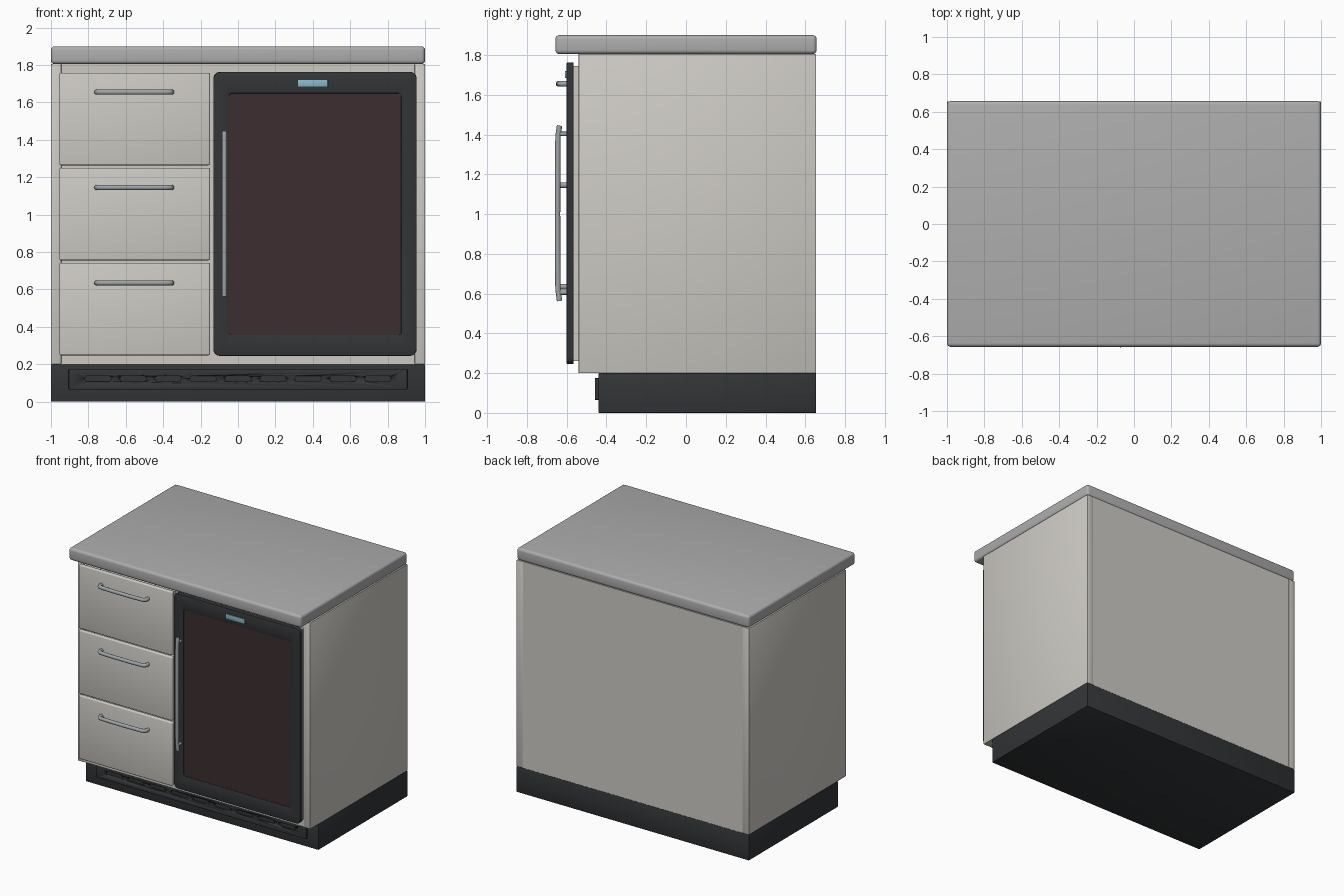
import bpy, bmesh, math
from mathutils import Vector

if "Cube" in bpy.data.objects:
    bpy.data.objects.remove(bpy.data.objects["Cube"])


def material(name, rgb):
    m = bpy.data.materials.new(name)
    m.diffuse_color = (*rgb, 1)
    m.use_nodes = True
    m.node_tree.nodes["Principled BSDF"].inputs["Base Color"].default_value = m.diffuse_color
    return m


CREAM = material("warm_white", (0.62, 0.60, 0.56))
STONE = material("worktop_grey", (0.42, 0.42, 0.42))
DARK = material("charcoal", (0.032, 0.035, 0.038))
BLACK = material("near_black", (0.015, 0.016, 0.018))
GLASS = material("tinted_glass", (0.045, 0.027, 0.031))
STEEL = material("steel", (0.35, 0.37, 0.38))
BLUE = material("display_blue", (0.25, 0.48, 0.58))


def finish(name, bm, mat, bevel=0, segments=2):
    bmesh.ops.recalc_face_normals(bm, faces=bm.faces)
    me = bpy.data.meshes.new(name)
    bm.to_mesh(me)
    bm.free()
    ob = bpy.data.objects.new(name, me)
    bpy.context.collection.objects.link(ob)
    me.materials.append(mat)
    bpy.context.view_layer.objects.active = ob
    ob.select_set(True)
    if bevel:
        mod = ob.modifiers.new("bevel", 'BEVEL')
        mod.width, mod.segments, mod.limit_method = bevel, segments, 'ANGLE'
        mod.angle_limit = math.radians(40)
        bpy.ops.object.modifier_apply(modifier=mod.name)
    bpy.ops.object.shade_smooth_by_angle(angle=math.radians(35))
    ob.select_set(False)
    return ob


def box(name, x, y, z, mat, bevel=0, segments=2):
    bm = bmesh.new()
    bmesh.ops.create_cube(bm, size=1)
    for v in bm.verts:
        v.co = [r[0] + (c + 0.5) * (r[1] - r[0]) for c, r in zip(v.co, (x, y, z))]
    return finish(name, bm, mat, bevel, segments)


def add_plate(bm, x, y, z, r, n=6, hole=None):
    """Rounded rectangle in xz, extruded in y; hole=(x, z, r) makes a frame."""
    def ring(x, z, r, yy):
        out = []
        for k, (cx, cz) in enumerate(((x[1]-r, z[1]-r), (x[0]+r, z[1]-r), (x[0]+r, z[0]+r), (x[1]-r, z[0]+r))):
            for i in range(n + 1):
                a = math.pi / 2 * (k + i / n)
                out.append(bm.verts.new((cx + r * math.cos(a), yy, cz + r * math.sin(a))))
        return out

    def bridge(a, b):
        for i in range(len(a)):
            j = (i + 1) % len(a)
            bm.faces.new((a[i], a[j], b[j], b[i]))
    front, back = ring(x, z, r, y[0]), ring(x, z, r, y[1])
    bridge(front, back)
    if hole:
        hf, hb = ring(*hole, y[0]), ring(*hole, y[1])
        bridge(hf, hb)
        bridge(front, hf)
        bridge(back, hb)
    else:
        bm.faces.new(front)
        bm.faces.new(back)


def plate(name, x, y, z, r, mat, bevel=0, hole=None):
    bm = bmesh.new()
    add_plate(bm, x, y, z, r, hole=hole)
    return finish(name, bm, mat, bevel)


def tube(name, pts, radius, mat, sides=14):
    """Capped round tube swept along a planar path."""
    pts = [Vector(p) for p in pts]
    normal = (pts[1] - pts[0]).cross(pts[-1] - pts[0]).normalized()
    if normal.length < 0.5:
        normal = Vector((1, 0, 0))
    bm = bmesh.new()
    rings = []
    for i, p in enumerate(pts):
        t = (pts[min(i + 1, len(pts) - 1)] - pts[max(i - 1, 0)]).normalized()
        side = t.cross(normal).normalized()
        rings.append([bm.verts.new(p + radius * (math.cos(a) * side + math.sin(a) * normal))
                      for a in (2 * math.pi * k / sides for k in range(sides))])
    for a, b in zip(rings, rings[1:]):
        for k in range(sides):
            j = (k + 1) % sides
            bm.faces.new((a[k], a[j], b[j], b[k]))
    bm.faces.new(rings[0])
    bm.faces.new(rings[-1])
    return finish(name, bm, mat)


# Worktop
box("worktop", (-1, 1), (-0.657, 0.657), (1.805, 1.9), STONE, 0.02, 4)

# Carcass: side panels, core and divider
for s, side in ((-1, "left"), (1, "right")):
    box(side + "_panel", sorted((s * 0.945, s)), (-0.54, 0.655), (0.2, 1.806), CREAM, 0.003)
box("carcass_core", (-0.945, 0.945), (-0.535, 0.654), (0.2, 1.806), CREAM)
box("divider", (-0.148, -0.128), (-0.54, -0.5), (0.21, 1.8), CREAM)

# Plinth with slotted vent grille
box("plinth", (-1, 1), (-0.44, 0.655), (0, 0.2), DARK, 0.003)
grille = plate("vent_grille", (-0.905, 0.905), (-0.458, -0.438), (0.065, 0.175), 0.005, DARK, 0.003)
bm = bmesh.new()
for i in range(9):
    cx = (i - 4) * 0.187
    add_plate(bm, (cx - 0.07, cx + 0.07), (-0.48, -0.446), (0.108, 0.138), 0.0149)
cutter = finish("slot_cutter", bm, BLACK)
cutter.hide_render = True
mod = grille.modifiers.new("slots", 'BOOLEAN')
mod.operation, mod.solver, mod.object = 'DIFFERENCE', 'EXACT', cutter
bpy.context.view_layer.objects.active = grille
bpy.ops.object.modifier_apply(modifier=mod.name)
bpy.data.objects.remove(cutter)

# Drawers with bowed bar handles
for i in range(3):
    z0 = 0.248 + i * 0.508
    z1 = z0 + 0.494
    box(f"drawer_box_{i+1}", (-0.94, -0.16), (-0.57, -0.53), (z0 + 0.014, z1 - 0.014), CREAM)
    box(f"drawer_front_{i+1}", (-0.955, -0.15), (-0.598, -0.566), (z0, z1), CREAM, 0.008, 3)
    hz = 0.635 + i * 0.51
    half = [(0.2, -0.59), (0.2, -0.615), (0.196, -0.628), (0.186, -0.636), (0.165, -0.638), (0.08, -0.641)]
    path = [(-0.555 - a, y, hz) for a, y in half] + [(-0.555 + a, y, hz) for a, y in reversed(half)]
    tube(f"drawer_handle_{i+1}", path, 0.014, STEEL)

# Glass door: seal, frame, pane, display
box("door_seal", (-0.115, 0.94), (-0.57, -0.53), (0.26, 1.745), CREAM)
plate("door_frame", (-0.132, 0.955), (-0.601, -0.565), (0.245, 1.763), 0.035, DARK, 0.006,
      hole=((-0.047, 0.872), (0.358, 1.648), 0.015))
plate("door_glass", (-0.049, 0.874), (-0.597, -0.568), (0.356, 1.65), 0.015, GLASS)
box("display", (0.32, 0.48), (-0.608, -0.595), (1.685, 1.72), BLUE, 0.001)

# Door handle: long bar with angled ends on two posts
tube("door_handle", [(-0.073, -0.636, 1.445), (-0.073, -0.644, 1.39), (-0.073, -0.646, 1.0),
                     (-0.073, -0.644, 0.62), (-0.073, -0.636, 0.563)], 0.0135, STEEL)
for z in (0.605, 1.403):
    tube("door_handle_post", [(-0.073, -0.595, z), (-0.073, -0.64, z)], 0.011, STEEL)
